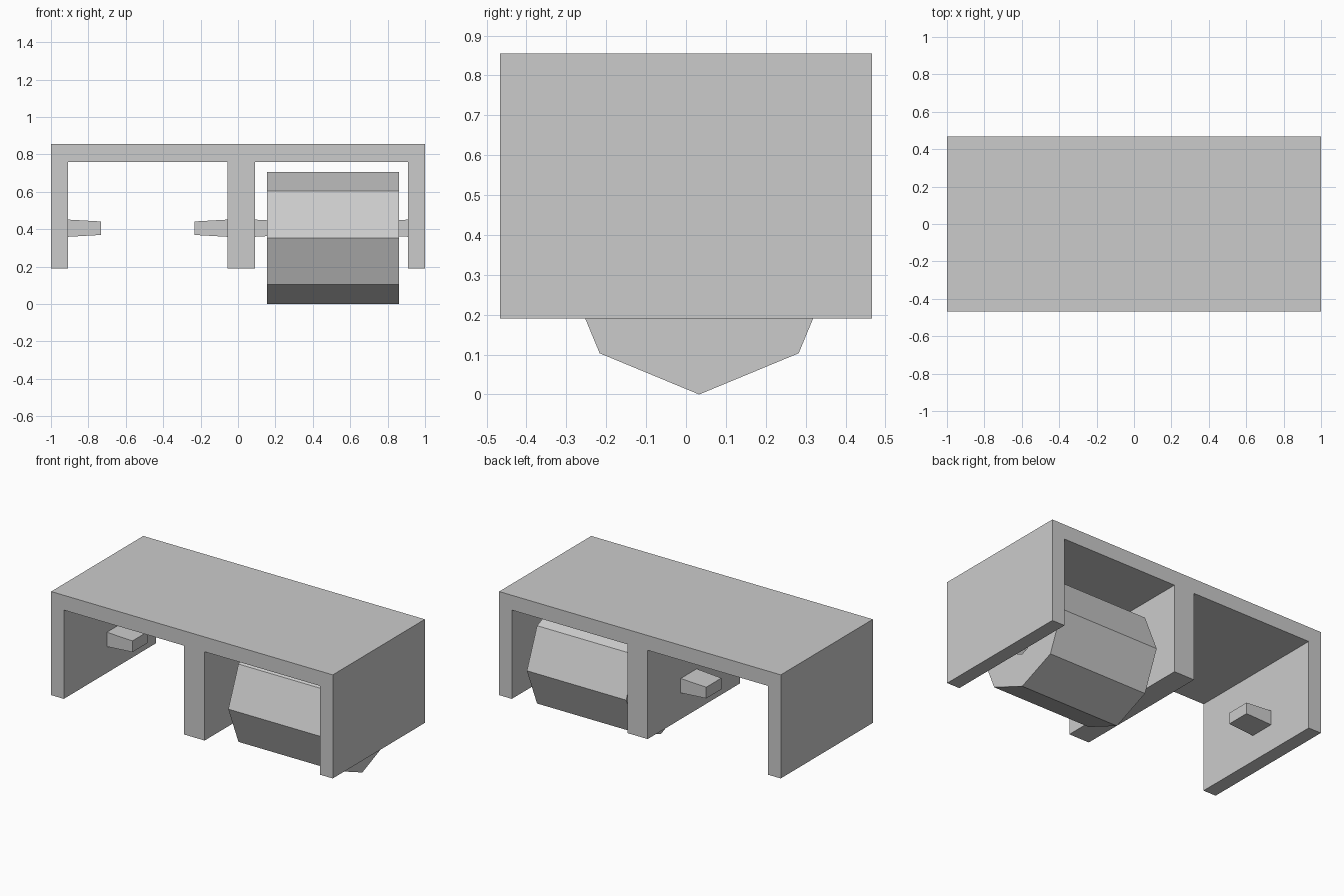
import bpy, bmesh
from math import sin, cos, tau

if "Cube" in bpy.data.objects:
    bpy.data.objects.remove(bpy.data.objects["Cube"])


def finish(name, bm):
    bmesh.ops.recalc_face_normals(bm, faces=bm.faces)
    mesh = bpy.data.meshes.new(name)
    bm.to_mesh(mesh)
    bm.free()
    ob = bpy.data.objects.new(name, mesh)
    bpy.context.collection.objects.link(ob)
    return ob


# Holder frame: E-shaped front profile extruded through the depth
D = 0.467
profile = [(-1, 0.19), (-0.91, 0.19), (-0.91, 0.76), (-0.055, 0.76),
           (-0.055, 0.19), (0.09, 0.19), (0.09, 0.76), (0.91, 0.76),
           (0.91, 0.19), (1, 0.19), (1, 0.855), (-1, 0.855)]
bm = bmesh.new()
face = bm.faces.new([bm.verts.new((x, -D, z)) for x, z in profile])
ext = bmesh.ops.extrude_face_region(bm, geom=[face])["geom"]
bmesh.ops.translate(bm, vec=(0, 2 * D, 0),
                    verts=[v for v in ext if isinstance(v, bmesh.types.BMVert)])
finish("holder_frame", bm)


# Tapered pegs that reach from a wall into a bay
def peg(name, x, direction):
    bm = bmesh.new()
    bmesh.ops.create_cube(bm, size=1)
    for v in bm.verts:
        tip = v.co.x > 0
        wy, wz = (0.153, 0.072) if tip else (0.163, 0.092)
        v.co = (x + direction * (0.178 if tip else 0),
                0.051 + v.co.y * wy, 0.405 + v.co.z * wz)
    finish(name, bm)


for name, x, d in (("left_outer_peg", -0.91, 1), ("left_inner_peg", -0.055, -1),
                   ("right_inner_peg", 0.09, 1), ("right_outer_peg", 0.91, -1)):
    peg(name, x, d)

# Eight-sided paper roll with an open core, hanging on the right pegs
N = 8
bm = bmesh.new()
rings = []
for x, r in ((0.155, 0.353), (0.86, 0.353), (0.86, 0.14), (0.155, 0.14)):
    rings.append([bm.verts.new((x, 0.033 + r * sin(tau * i / N),
                                0.353 + r * cos(tau * i / N))) for i in range(N)])
for a, b in zip(rings, rings[1:] + rings[:1]):
    for i in range(N):
        j = (i + 1) % N
        bm.faces.new((a[i], a[j], b[j], b[i]))
finish("paper_roll", bm)
